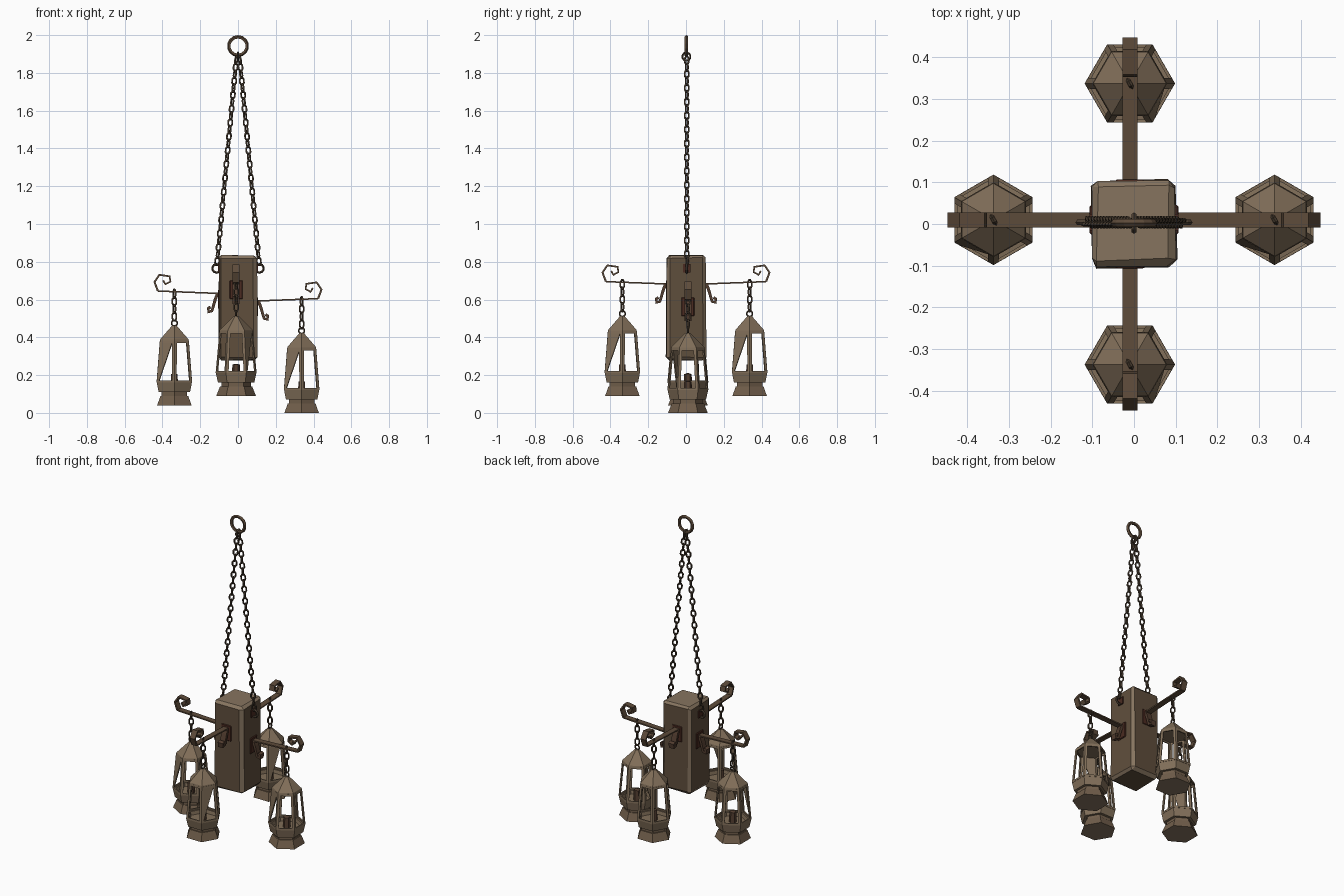
import bpy, bmesh, random
from math import sin, cos, pi, radians
from mathutils import Vector, Matrix

random.seed(4)
if "Cube" in bpy.data.objects:
    bpy.data.objects.remove(bpy.data.objects["Cube"], do_unlink=True)


def material(name, rgb):
    m = bpy.data.materials.new(name)
    m.use_nodes = True
    m.diffuse_color = (*rgb, 1)
    m.node_tree.nodes["Principled BSDF"].inputs["Base Color"].default_value = (*rgb, 1)
    return m


WOOD = material("weathered wood", (0.115, 0.077, 0.046))
WORN = material("pale worn wood", (0.24, 0.175, 0.115))
BRASS = material("aged lantern metal", (0.22, 0.158, 0.1))
TRIM = material("dull lantern trim", (0.165, 0.113, 0.07))
IRON = material("brown iron strap", (0.11, 0.07, 0.042))
CHAIN = material("dark chain iron", (0.072, 0.05, 0.032))
HOOK_IRON = material("rusty brown iron", (0.085, 0.047, 0.029))
RUST = material("dark red rust", (0.07, 0.024, 0.015))


def finish(bm, name, mat, place=Matrix(), thickness=0):
    """Turn a bmesh into a placed, coloured object."""
    me = bpy.data.meshes.new(name)
    bmesh.ops.recalc_face_normals(bm, faces=bm.faces[:])
    bm.to_mesh(me)
    bm.free()
    me.materials.append(mat)
    ob = bpy.data.objects.new(name, me)
    ob.matrix_world = place
    bpy.context.collection.objects.link(ob)
    if thickness:
        mod = ob.modifiers.new("thickness", "SOLIDIFY")
        mod.thickness = thickness
        mod.offset = 0
    return ob


def second_colour(ob, mat, rule):
    """Colour the faces whose normal passes the rule."""
    ob.data.materials.append(mat)
    for face in ob.data.polygons:
        face.material_index = int(rule(face.normal))


def add_ring(bm, place, half_wide, half_long, tube, around=10, sides=5):
    """Oval ring in the local xz plane."""
    loops = []
    for i in range(around):
        a = 2 * pi * (i + 0.5) / around
        out = Vector((cos(a), 0, sin(a)))
        centre = Vector((half_wide * cos(a), 0, half_long * sin(a)))
        loops.append([bm.verts.new(place @ (centre + tube * (out * cos(b) + Vector((0, sin(b), 0)))))
                      for b in (2 * pi * j / sides for j in range(sides))])
    for i in range(around):
        p, q = loops[i], loops[(i + 1) % around]
        for j in range(sides):
            k = (j + 1) % sides
            bm.faces.new((p[j], q[j], q[k], p[k]))


def ring(name, centre, radius, tube, mat, turn=0, around=10):
    bm = bmesh.new()
    add_ring(bm, Matrix.Translation(centre) @ Matrix.Rotation(turn, 4, "Z"), radius, radius, tube, around)
    finish(bm, name, mat)


def chain(name, start, end, count):
    """Row of links, each turned a quarter from the last."""
    bm = bmesh.new()
    start, end = Vector(start), Vector(end)
    step = (end - start) / count
    aim = Vector((0, 0, 1)).rotation_difference(step).to_matrix().to_4x4()
    for i in range(count):
        turn = Matrix.Rotation(pi / 2 * (i % 2) + 0.5, 4, "Z")
        add_ring(bm, Matrix.Translation(start + step * (i + 0.5)) @ aim @ turn,
                 0.013, step.length * 0.6, 0.0055, 8, 4)
    finish(bm, name, CHAIN)


def hex_row(bm, r, z):
    return [bm.verts.new((r * cos(radians(60 * i + 30)), r * sin(radians(60 * i + 30)), z))
            for i in range(6)]


def hex_loft(name, profile, mat, place):
    """Closed six-sided solid from (radius, height) pairs."""
    bm = bmesh.new()
    rows = [hex_row(bm, r, z) for r, z in profile]
    for p, q in zip(rows, rows[1:]):
        for i in range(6):
            k = (i + 1) % 6
            bm.faces.new((p[i], p[k], q[k], q[i]))
    bm.faces.new(rows[0][::-1])
    bm.faces.new(rows[-1])
    return finish(bm, name, mat, place)


def strip(name, points, width, thickness, mat, place):
    """Bent flat strap following (distance, height) points."""
    bm = bmesh.new()
    pairs = [[bm.verts.new((x, s * width / 2, z)) for s in (-1, 1)] for x, z in points]
    for p, q in zip(pairs, pairs[1:]):
        bm.faces.new((p[0], q[0], q[1], p[1]))
    finish(bm, name, mat, place, thickness)


def box(name, centre, size, mat, place=Matrix(), bevel=0, jitter=0):
    bm = bmesh.new()
    bmesh.ops.create_cube(bm, size=1, matrix=Matrix.Translation(centre) @ Matrix.Diagonal((*size, 1)))
    if bevel:
        bmesh.ops.bevel(bm, geom=bm.edges[:], offset=bevel, segments=1, affect="EDGES")
    for v in bm.verts:
        v.co += Vector([random.uniform(-jitter, jitter) for _ in range(3)])
    return finish(bm, name, mat, place)


def lantern(side, place):
    base = hex_loft(side + "_lantern_base", [(0.105, 0), (0.085, 0.05), (0.078, 0.05), (0.078, 0.07)], TRIM, place)
    second_colour(base, WORN, lambda n: n.z < -0.9)
    hex_loft(side + "_lantern_tray", [(0.096, 0.07), (0.107, 0.12), (0.09, 0.122), (0.085, 0.1)], BRASS, place)
    hex_loft(side + "_lantern_roof", [(0.08, 0.338), (0.088, 0.342), (0.086, 0.35), (0.014, 0.422)], BRASS, place)
    hex_loft(side + "_lantern_candle", [(0.022, 0.1), (0.02, 0.165), (0.006, 0.17)], HOOK_IRON, place)
    # Window frames, with one broken pane left in place
    bm = bmesh.new()
    low, high = hex_row(bm, 0.105, 0.12), hex_row(bm, 0.085, 0.343)
    panes = []
    for i in range(6):
        k = (i + 1) % 6
        panes.append(bm.faces.new((low[i], low[k], high[k], high[i])))
    bm.normal_update()
    bmesh.ops.inset_individual(bm, faces=panes, thickness=0.018)
    v = panes[3].verts[:]
    bm.faces.new((v[0], v[2], v[3]))
    bmesh.ops.delete(bm, geom=panes, context="FACES_ONLY")
    finish(bm, side + "_lantern_frame", BRASS, place, 0.007)


# Central wooden block, with a worn pale top and edges
block = box("wooden_block", (-0.002, 0.002, 0.558), (0.206, 0.21, 0.56), WOOD, bevel=0.018, jitter=0.005)
second_colour(block, WORN, lambda n: n.z > 0.3 or max(abs(n.x), abs(n.y), abs(n.z)) < 0.9)

# Four arms, each with a curled tip, a rusty hook and a hanging lantern
CURL = [(0, 0), (0.018, 0.048), (-0.008, 0.086), (-0.062, 0.078), (-0.066, 0.05), (-0.04, 0.036), (-0.028, 0.056)]
HOOK = [(0.108, 0), (0.12, -0.03), (0.138, -0.092), (0.156, -0.098), (0.158, -0.078), (0.145, -0.072)]
ARMS = [("left", 0, 0), ("back", 90, 0.09), ("right", 180, 0.04), ("front", 270, 0.09)]
for side, angle, base in ARMS:
    along_x = angle % 180 == 0
    shift = Vector((0, 0.01, 0)) if along_x else Vector((-0.01, 0, 0))
    place = Matrix.Translation(shift) @ Matrix.Rotation(radians(angle), 4, "Z")
    tip, root = base + 0.605, base + 0.592
    strip(side + "_arm", [(0.09, root), (0.424, tip)], 0.036, 0.008, IRON, place)
    strip(side + "_arm_curl", [(0.424 + x, tip + z) for x, z in CURL], 0.036, 0.011, IRON, place)
    strip(side + "_hook", [(x, root + z) for x, z in HOOK], 0.036, 0.016, HOOK_IRON, place)
    box(side + "_mount_plate", (0.101, 0, root - 0.03), (0.012, 0.07, 0.1), RUST, place, bevel=0.004)

    hang = place @ Vector((0.337, 0, 0))
    chain(side + "_lantern_chain", hang + Vector((0, 0, base + 0.45)), hang + Vector((0, 0, tip + 0.006)), 4)
    turn = 0 if along_x else pi / 2
    ring(side + "_lantern_ring", hang + Vector((0, 0, base + 0.435)), 0.015, 0.005, CHAIN, turn)
    lantern(side, Matrix.Translation(hang + Vector((0, 0, base))) @ Matrix.Rotation(turn, 4, "Z"))

# Suspension chains with eyelets on the block
for side, s in (("left", 1), ("right", -1)):
    chain(side + "_long_chain", (s * 0.112, 0.004, 0.785), (s * 0.008, 0.004, 1.885), 30)
    ring(side + "_eyelet", Vector((s * 0.113, 0.004, 0.765)), 0.022, 0.007, CHAIN)
    box(side + "_eyelet_plate", (s * 0.102, 0.004, 0.765), (0.01, 0.04, 0.045), RUST)

# Hanging ring at the top
ring("top_link", Vector((0, 0.002, 1.886)), 0.021, 0.006, CHAIN, pi / 2)
ring("top_ring", Vector((0, 0.002, 1.942)), 0.048, 0.01, IRON, around=14)
